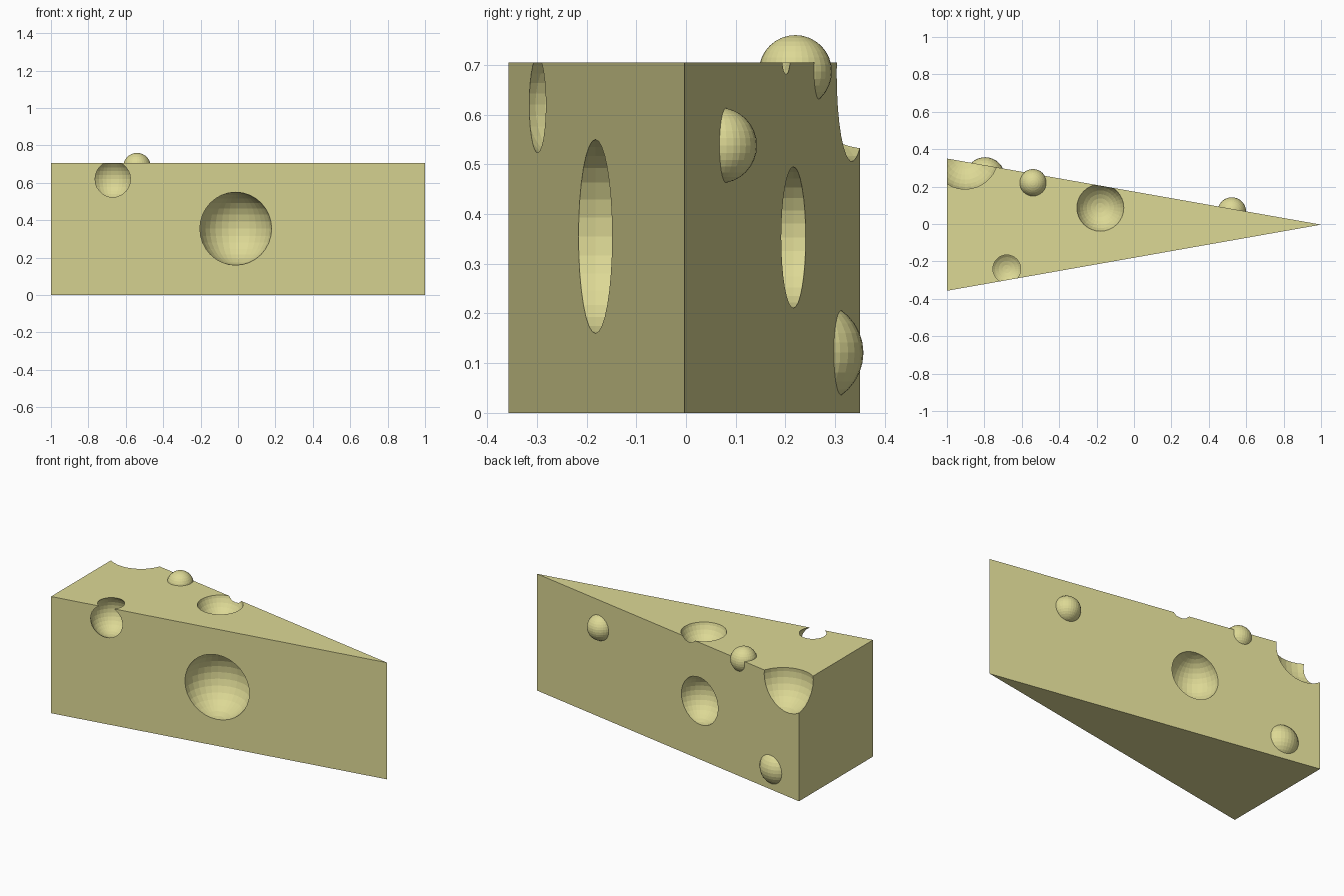
import bpy, bmesh, math
from mathutils import Vector

if "Cube" in bpy.data.objects:
    bpy.data.objects.remove(bpy.data.objects["Cube"])

H = 0.705            # wedge height
HALF = 0.3535        # half width of the thick end
Y0 = -0.0035         # tip line

# Single cheese colour
cheese = bpy.data.materials.new("pale_yellow_cheese")
cheese.diffuse_color = (0.72, 0.69, 0.30, 1.0)
cheese.use_nodes = True
cheese.node_tree.nodes["Principled BSDF"].inputs["Base Color"].default_value = cheese.diffuse_color


def new_object(name, bm):
    me = bpy.data.meshes.new(name)
    bm.to_mesh(me)
    bm.free()
    me.materials.append(cheese)
    ob = bpy.data.objects.new(name, me)
    bpy.context.collection.objects.link(ob)
    return ob


def ball(name, centre, radius):
    bm = bmesh.new()
    bmesh.ops.create_uvsphere(bm, u_segments=32, v_segments=16, radius=radius)
    bmesh.ops.translate(bm, verts=bm.verts, vec=Vector(centre))
    return new_object(name, bm)


# Wedge body: triangle extruded upwards
bm = bmesh.new()
tri = [bm.verts.new(p) for p in ((1, Y0, 0), (-1, Y0 + HALF, 0), (-1, Y0 - HALF, 0))]
base = bm.faces.new(tri)
ext = bmesh.ops.extrude_face_region(bm, geom=[base])
top = [v for v in ext["geom"] if isinstance(v, bmesh.types.BMVert)]
bmesh.ops.translate(bm, verts=top, vec=(0, 0, H))
bmesh.ops.recalc_face_normals(bm, faces=bm.faces)
wedge = new_object("cheese_wedge", bm)

# Round holes: centre, radius
holes = [
    ((-0.012, -0.182, 0.355), 0.195),    # large front hole
    ((-0.243, 0.216, 0.353), 0.142),     # back hole
    ((-0.680, -0.240, 0.620), 0.1134),   # hole across the front top edge
    ((-0.180, 0.087, 0.740), 0.131),     # top hole
    ((-0.903, 0.3635, 0.683), 0.1795),   # bite out of the thick corner
]
# Round bumps: centre, radius
bumps = [
    ((0.523, 0.0665, 0.538), 0.0763),    # near the tip
    ((-0.796, 0.252, 0.121), 0.105),     # low on the back
    ((-0.540, 0.220, 0.6865), 0.0735),   # on the back top edge
]

# Cut the holes and join the bumps
helpers = []
for op, kind, balls in (("DIFFERENCE", "hole", holes), ("UNION", "bump", bumps)):
    for i, (c, r) in enumerate(balls):
        h = ball(f"{kind}_helper_{i}", c, r)
        h.hide_render = True
        helpers.append(h)
        mod = wedge.modifiers.new(f"{kind}_{i}", "BOOLEAN")
        mod.operation, mod.solver, mod.object = op, "EXACT", h

# Bake the result and drop the helpers
dg = bpy.context.evaluated_depsgraph_get()
mesh = bpy.data.meshes.new_from_object(wedge.evaluated_get(dg))
wedge.modifiers.clear()
wedge.data = mesh
mesh.materials.clear()
mesh.materials.append(cheese)
for p in mesh.polygons:
    p.material_index = 0
for h in helpers:
    bpy.data.objects.remove(h)
